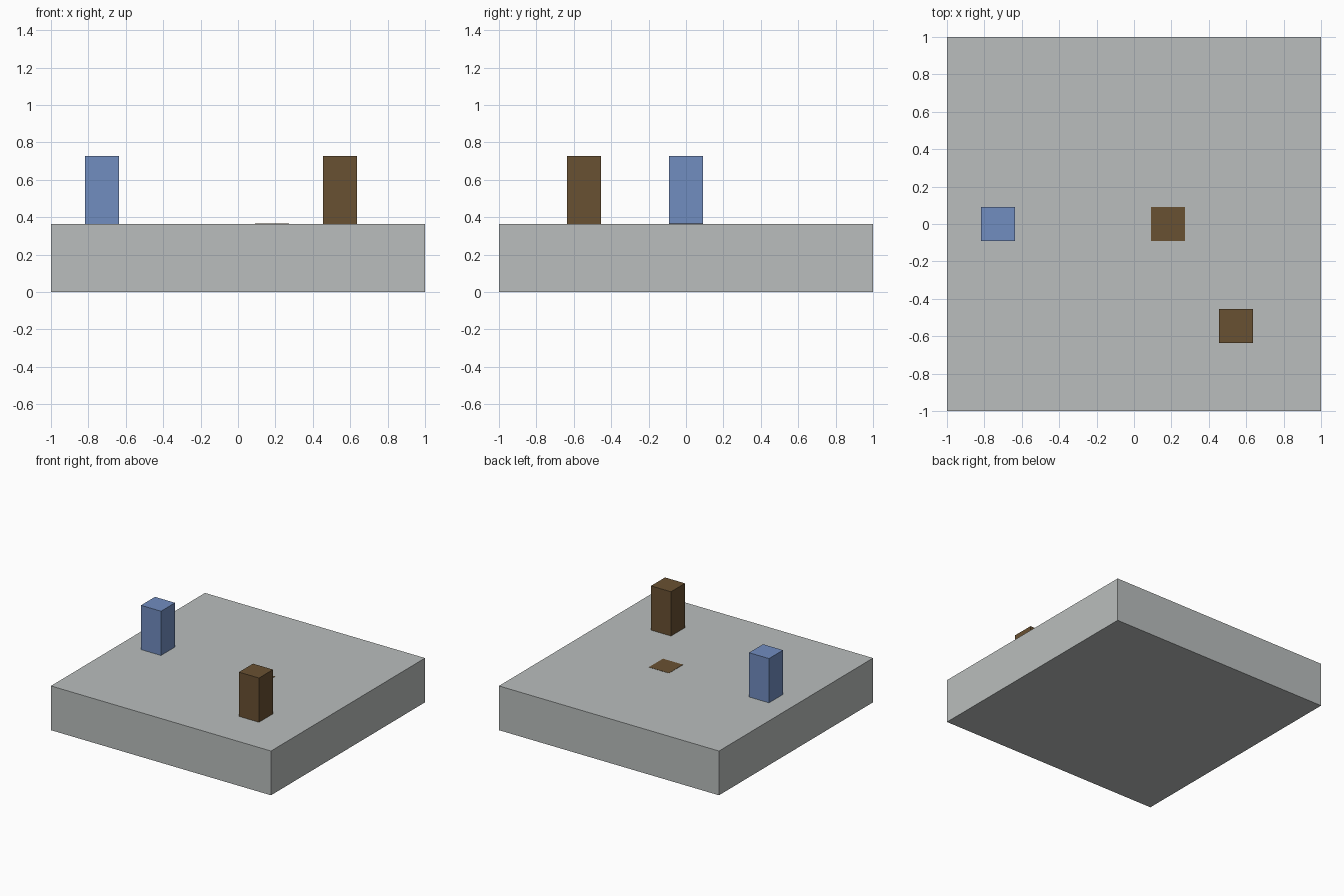
import bpy
import bmesh

old = bpy.data.objects.get("Cube")
if old:
    bpy.data.objects.remove(old, do_unlink=True)

U = 2 / 11  # grid unit: the base is 11 units wide


def make_material(name, rgb):
    mat = bpy.data.materials.new(name)
    mat.use_nodes = True
    color = (*rgb, 1)
    mat.diffuse_color = color
    mat.node_tree.nodes["Principled BSDF"].inputs["Base Color"].default_value = color
    return mat


def add_box(name, mat, x, y, bottom, width, height):
    """Square box standing at height bottom, all in grid units."""
    bm = bmesh.new()
    bmesh.ops.create_cube(bm, size=1)
    bmesh.ops.scale(bm, vec=(width * U, width * U, height * U), verts=bm.verts)
    mesh = bpy.data.meshes.new(name)
    bm.to_mesh(mesh)
    bm.free()
    mesh.materials.append(mat)
    obj = bpy.data.objects.new(name, mesh)
    obj.location = (x * U, y * U, (bottom + height / 2) * U)
    bpy.context.collection.objects.link(obj)
    return obj


grey = make_material("stone grey", (0.491, 0.515, 0.509))
blue = make_material("soft blue", (0.165, 0.266, 0.527))
brown = make_material("dark brown", (0.141, 0.082, 0.032))

# Base slab
add_box("base_slab", grey, 0, 0, 0, 11, 2)

# Two standing pillars
add_box("blue_pillar", blue, -4, 0, 2, 1, 2)
add_box("brown_pillar", brown, 3, -3, 2, 1, 2)

# Flush tile in the slab top
add_box("floor_tile", brown, 1, 0, 1.99, 1, 0.02)
